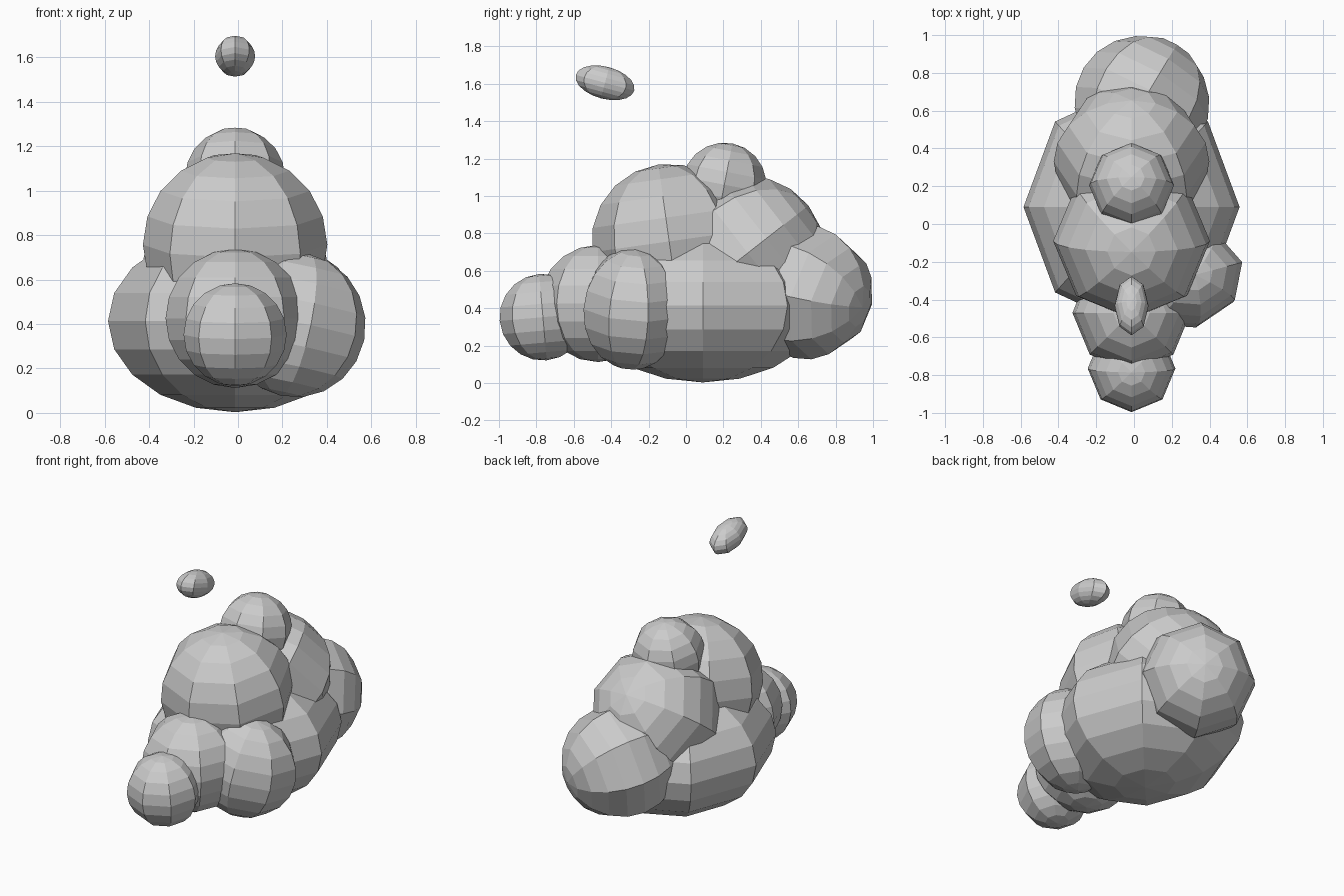
import bpy
from math import radians
from mathutils import Vector

if "Cube" in bpy.data.objects:
    bpy.data.objects.remove(bpy.data.objects["Cube"])


def lobe(name, centre, radii, tilt=0.0, rotation=None):
    """Flat-shaded low-poly ball; tilt is a lean about x in degrees."""
    bpy.ops.mesh.primitive_uv_sphere_add(segments=8, ring_count=10, radius=1)
    ob = bpy.context.object
    ob.name = name
    ob.location = centre
    ob.scale = radii if isinstance(radii, tuple) else (radii,) * 3
    ob.rotation_euler = rotation or (radians(tilt), 0, 0)
    return ob


AXIS = -0.013

# Broad base and the two front balls
lobe("base_body", (AXIS, 0.09, 0.413), (0.572, 0.64, 0.41))
lobe("front_ball", (AXIS, -0.765, 0.352), 0.232, 5)
lobe("front_neck_ball", (AXIS, -0.47, 0.425), 0.313)

# Upper masses
lobe("upper_front_ball", (AXIS, -0.09, 0.757), 0.415, 8)
lobe("upper_back_ball", (AXIS, 0.33, 0.695), 0.412, -52)
lobe("top_ball", (AXIS, 0.205, 1.06), 0.225, -11)

# Rear ball, pole facing back and right
pole = Vector((0.5, 0.83, -0.22))
lobe("rear_ball", (0.042, 0.642, 0.485), 0.36,
     rotation=pole.to_track_quat('Z', 'Y').to_euler())

# Single ball on the right side
lobe("right_side_ball", (0.258, -0.287, 0.395), (0.328, 0.27, 0.325),
     rotation=(0, radians(12), radians(15)))

# Small floating pebble above the front
lobe("floating_pebble", (AXIS, -0.433, 1.605), (0.09, 0.162, 0.086), -15)
